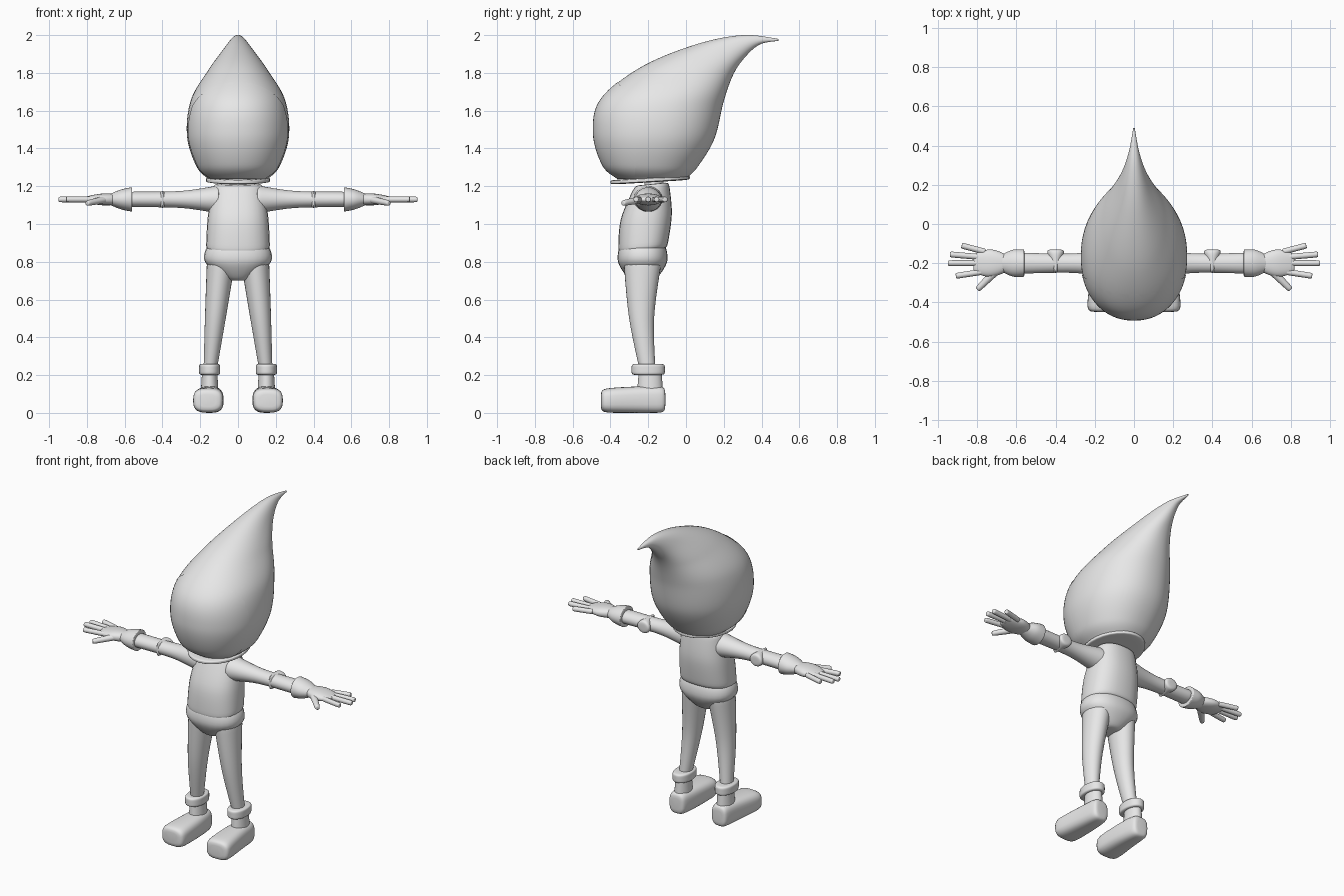
import bpy, bmesh, math
from mathutils import Vector

cube = bpy.data.objects.get("Cube")
if cube:
    bpy.data.objects.remove(cube)

shade = 0.8
grey = bpy.data.materials.new("light_grey")
grey.use_nodes = True
grey.diffuse_color = (shade, shade, shade, 1)
grey.node_tree.nodes["Principled BSDF"].inputs["Base Color"].default_value = grey.diffuse_color


def spline(rows, t):
    """Point at t (from start to end) on a smooth curve through rows of numbers."""
    last = len(rows) - 1
    position = t * last
    i = min(int(position), last - 1)
    f = position - i
    before, start, end, after = (rows[min(max(k, 0), last)] for k in (i - 1, i, i + 1, i + 2))
    result = []
    for a, b, c, d in zip(before, start, end, after):
        leave, arrive = (c - a) / 2, (d - b) / 2
        rise = c - b
        cubic = leave + arrive - 2 * rise
        square = rise - leave - cubic
        result.append(b + f * (leave + f * (square + f * cubic)))
    return result


def signed_power(value, exponent):
    return math.copysign(abs(value) ** exponent, value)


def loft(rings, sides, power):
    """Skin closed superellipse rings, each given as centre and two half axes."""
    bm = bmesh.new()
    angles = [math.tau * k / sides for k in range(sides)]
    loops = [[bm.verts.new(centre
                           + across * signed_power(math.cos(a), 2 / power)
                           + up * signed_power(math.sin(a), 2 / power))
              for a in angles] for centre, across, up in rings]
    for lower, upper in zip(loops, loops[1:]):
        for k in range(sides):
            bm.faces.new((lower[k - 1], lower[k], upper[k], upper[k - 1]))
    bm.faces.new(loops[0])
    bm.faces.new(loops[-1])
    bmesh.ops.recalc_face_normals(bm, faces=bm.faces)
    return bm


def finish(name, bm, mirror=False):
    mesh = bpy.data.meshes.new(name)
    bm.to_mesh(mesh)
    bm.free()
    mesh.materials.append(grey)
    part = bpy.data.objects.new(name, mesh)
    bpy.context.collection.objects.link(part)
    bpy.ops.object.select_all(action='DESELECT')
    part.select_set(True)
    bpy.context.view_layer.objects.active = part
    bpy.ops.object.shade_smooth_by_angle(angle=math.radians(50))
    if mirror:
        part.modifiers.new("mirror", 'MIRROR').use_mirror_merge = False


def tube(name, *stations, ends=20, power=2, tilt=0, mirror=True):
    """Round-ended tube through stations: x, y, z, half width, half depth or height."""
    travel = Vector(stations[-1][:3]) - Vector(stations[0][:3])
    standing = abs(travel.z) > Vector(travel.xy).length
    across = Vector((1, 0, 0)) if standing else Vector((-travel.y, travel.x, 0)).normalized()
    up = Vector((0, 1, 0)) if standing else Vector((0, 0, 1))
    rings = []
    steps = 20
    for k in range(steps + 1):
        along = -math.cos(math.pi * (k + 0.5) / (steps + 1))
        x, y, z, width, height = spline(stations, (along + 1) / 2)
        cap = (1 - abs(along) ** ends) ** (1 / ends)
        rings.append((Vector((x, y, z)), across * width * cap, up * height * cap))
    bm = loft(rings, 28, power)
    for v in bm.verts:
        v.co.z += tilt * (v.co.y + 0.2)
    finish(name, bm, mirror)


# Swept teardrop head: front y, front z, back y, back z, half width
outline = [(-.36, 1.24, 0, 1.24, .16), (-.44, 1.31, .06, 1.3, .22), (-.49, 1.48, .15, 1.45, .27),
           (-.45, 1.66, .2, 1.65, .25), (-.24, 1.83, .25, 1.79, .16), (.05, 1.95, .31, 1.88, .08),
           (.3, 2, .39, 1.95, .03), (.49, 1.98, .49, 1.97, .004)]
head_rings = []
head_steps = 60
for k in range(head_steps + 1):
    front_y, front_z, back_y, back_z, width = spline(outline, k / head_steps)
    front, back = Vector((0, front_y, front_z)), Vector((0, back_y, back_z))
    head_rings.append(((front + back) / 2, Vector((width, 0, 0)), (back - front) / 2))
finish("head", loft(head_rings, 64, 2.15))

# Thin face shell, trimmed along its seam
shell = loft(head_rings, 64, 2.15)
shell.normal_update()
for v in shell.verts:
    v.co += v.normal * 0.003
seam = [(-.36, 1.75), (-.28, 1.63), (-.26, 1.5), (-.27, 1.27)]
for (y, z), (next_y, next_z) in zip(seam, seam[1:]):
    bmesh.ops.bisect_plane(shell, geom=shell.verts[:] + shell.edges[:] + shell.faces[:],
                           plane_co=(0, y, z), plane_no=(0, z - next_z, next_y - y),
                           clear_outer=True)
finish("face_shell", shell)

# Body, down the middle
tube("collar", (0, -.19, 1.22, .17, .21), (0, -.19, 1.245, .17, .21),
     ends=5, tilt=.06, mirror=False)
tube("neck", (0, -.17, 1.15, .05, .05), (0, -.17, 1.25, .05, .05), mirror=False)
tube("shirt", (0, -.23, .86, .17, .13), (0, -.21, 1.04, .16, .135), (0, -.18, 1.21, .13, .09),
     ends=12, power=2.4, tilt=.1, mirror=False)
tube("pelvis", (0, -.23, .9, .16, .12), (0, -.23, .8, .175, .13), (0, -.23, .7, .06, .07),
     ends=6, power=2.3, mirror=False)

# Legs and boots
tube("legs", (.09, -.23, .8, .075, .1), (.12, -.235, .5, .055, .066), (.15, -.2, .2, .033, .04))
tube("ankle_cuffs", (.15, -.2, .2, .056, .088), (.15, -.2, .26, .056, .088), ends=5, power=2.2)
tube("boot_ankles", (.15, -.19, .06, .05, .073), (.15, -.19, .22, .04, .06))
tube("boots", (.15, -.11, .07, .055, .07), (.15, -.25, .07, .07, .07),
     (.16, -.45, .065, .085, .065), ends=6, power=3)

# Sleeves, elbow pads and flared glove cuffs
arm_y, arm_z = -.2, 1.13
tube("sleeves", (.1, arm_y, arm_z, .08, .075), (.3, arm_y, arm_z, .05, .045),
     (.57, arm_y, arm_z, .053, .041))
tube("elbow_pads", (.4, -.13, arm_z, .05, .042), (.4, -.25, arm_z, .008, .046), ends=4)
tube("glove_cuffs", (.56, arm_y, arm_z, .07, .065), (.62, arm_y, arm_z, .068, .052),
     (.68, arm_y, arm_z, .04, .028))

# Hands: palm, fanned fingers and thumb
tube("palms", (.64, arm_y, arm_z, .04, .03), (.73, arm_y, arm_z, .07, .03),
     (.82, arm_y, arm_z, .05, .012), ends=5, power=2.3)
fingertips = {"little_fingers": (.88, -.11), "ring_fingers": (.94, -.155),
              "middle_fingers": (.95, -.2), "index_fingers": (.91, -.265)}
thick = .015
for name, (tip_x, tip_y) in fingertips.items():
    knuckle_y = arm_y + (tip_y - arm_y) * .65
    tube(name, (.76, knuckle_y, arm_z, thick, thick), (tip_x, tip_y, arm_z, thick, thick), ends=8)
tube("thumbs", (.7, -.235, arm_z, .022, .02), (.8, -.335, 1.11, thick, thick), ends=6)
